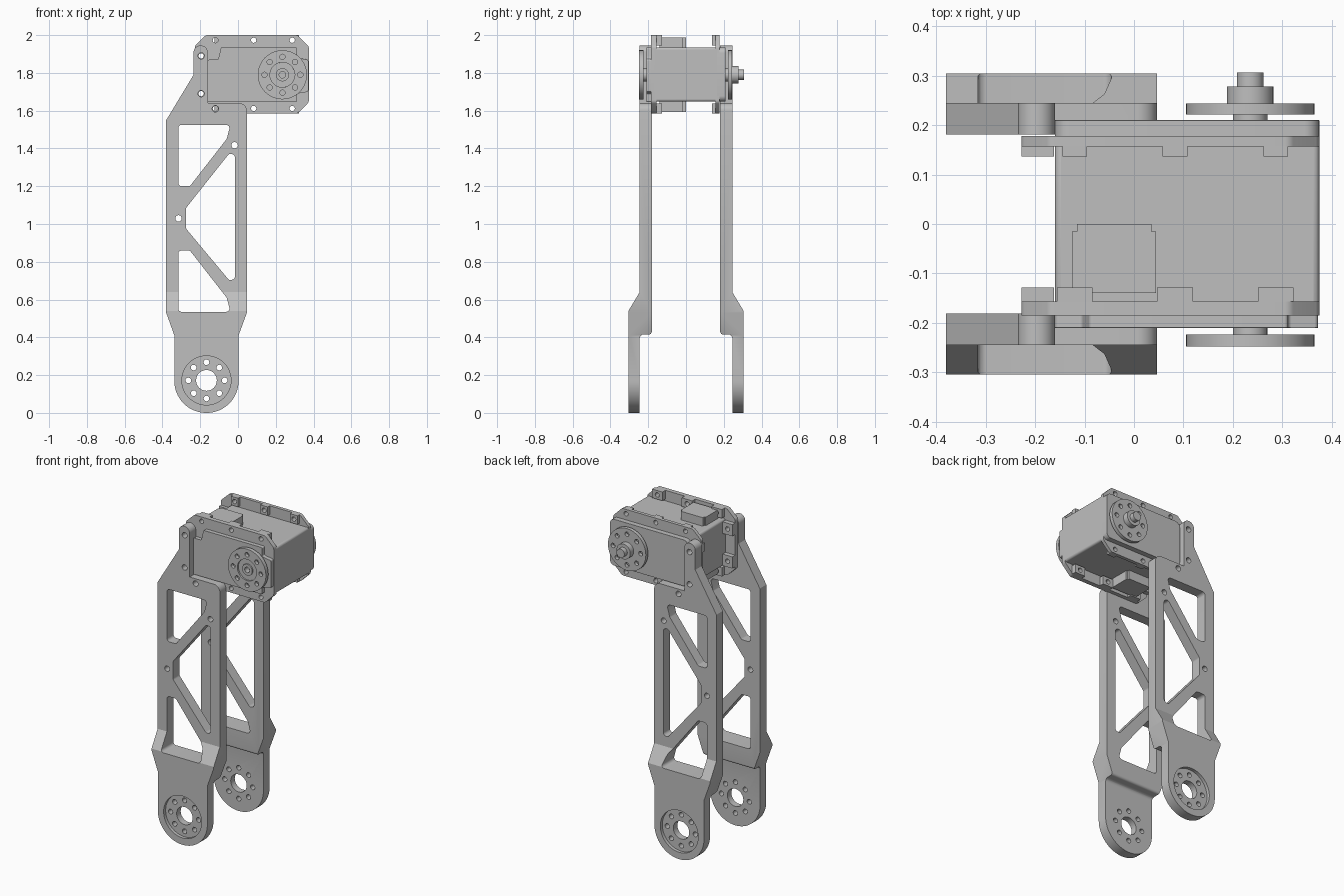
import bpy, bmesh
from math import sin, cos, tan, pi, radians
from mathutils import Vector

cube = bpy.data.objects.get("Cube")
if cube:
    bpy.data.objects.remove(cube)

grey = bpy.data.materials.new("plain grey")
grey.use_nodes = True
colour = (0.52, 0.52, 0.52, 1)
grey.diffuse_color = colour
grey.node_tree.nodes["Principled BSDF"].inputs["Base Color"].default_value = colour


def circle(x, z, r, n=24):
    return [(x + r * cos(2 * pi * i / n), z + r * sin(2 * pi * i / n)) for i in range(n)]


def ring(x, z, spread, r, count=8):
    return [circle(px, pz, r, 16) for px, pz in circle(x, z, spread, count)]


def rect(x0, x1, z0, z1):
    return [(x0, z0), (x1, z0), (x1, z1), (x0, z1)]


def rounded(points, default=0.0, steps=6):
    """Round polygon corners; a third value on a point overrides the radius."""
    out = []
    for i, p in enumerate(points):
        r = p[2] if len(p) > 2 else default
        c = Vector(p[:2])
        a = (Vector(points[i - 1][:2]) - c).normalized()
        b = (Vector(points[(i + 1) % len(points)][:2]) - c).normalized()
        if r == 0:
            out.append(tuple(c))
            continue
        half = a.angle(b) / 2
        mid = c + (a + b).normalized() * r / sin(half)
        start, end = (c + d * r / tan(half) - mid for d in (a, b))
        n = steps * (3 if r > 0.1 else 1)
        out += [tuple(mid + start.lerp(end, k / n).normalized() * r) for k in range(n + 1)]
    return out


def prism(name, outline, lo, hi, holes=(), axis="Y", bevel=0):
    """Extrude an outline with holes between lo and hi along an axis."""
    curve = bpy.data.curves.new(name, "CURVE")
    curve.dimensions = "2D"
    curve.fill_mode = "BOTH"
    curve.extrude = abs(hi - lo) / 2
    for loop in (outline, *holes):
        spline = curve.splines.new("POLY")
        spline.points.add(len(loop) - 1)
        for point, (u, v) in zip(spline.points, loop):
            point.co = (u, v, 0, 1)
        spline.use_cyclic_u = True
    temp = bpy.data.objects.new(name, curve)
    bpy.context.collection.objects.link(temp)
    deps = bpy.context.evaluated_depsgraph_get()
    mesh = bpy.data.meshes.new_from_object(temp.evaluated_get(deps))
    bpy.data.objects.remove(temp)
    bm = bmesh.new()
    bm.from_mesh(mesh)
    for v in bm.verts:
        x, y, z = v.co
        w = z + (lo + hi) / 2
        v.co = (x, w, y) if axis == "Y" else (w, x, y)
    bmesh.ops.remove_doubles(bm, verts=bm.verts, dist=1e-5)
    bmesh.ops.recalc_face_normals(bm, faces=bm.faces)
    if bm.calc_volume(signed=True) < 0:
        bmesh.ops.reverse_faces(bm, faces=bm.faces)
    bm.to_mesh(mesh)
    bm.free()
    mesh.materials.clear()
    mesh.materials.append(grey)
    ob = bpy.data.objects.new(name, mesh)
    bpy.context.collection.objects.link(ob)
    if bevel:
        mod = ob.modifiers.new("soft edges", "BEVEL")
        mod.width, mod.segments = bevel, 3
        mod.limit_method, mod.angle_limit = "ANGLE", radians(40)
    return ob


def boolean(ob, tool, operation):
    mod = ob.modifiers.new("cut", "BOOLEAN")
    mod.object, mod.operation, mod.solver = tool, operation, "EXACT"
    deps = bpy.context.evaluated_depsgraph_get()
    mesh = bpy.data.meshes.new_from_object(ob.evaluated_get(deps))
    ob.modifiers.clear()
    ob.data = mesh
    bpy.data.objects.remove(tool)


# Link plates: truss outline crossed with a jogged side profile
PIVOT = (-0.167, 0.172)
link_outline = rounded([
    (-0.337, 0, 0.169), (0.003, 0, 0.169), (0.003, 0.41), (0.047, 0.53),
    (0.047, 1.64, 0.04), (-0.16, 1.64), (-0.16, 1.945, 0.036),
    (-0.235, 1.945, 0.036), (-0.235, 1.79), (-0.38, 1.55), (-0.38, 0.53),
    (-0.337, 0.41)])
upper_window = [(-0.316, 1.525), (-0.04, 1.525), (-0.06, 1.45), (-0.255, 1.2), (-0.316, 1.2)]
lower_window = [(x, 2.06 - z) for x, z in upper_window]
middle_window = [(-0.016, 1.365), (-0.045, 1.375), (-0.275, 1.085), (-0.275, 0.975),
                 (-0.045, 0.7), (-0.016, 0.71)]
link_holes = [rounded(w, 0.018) for w in (upper_window, lower_window, middle_window)]
link_holes += [circle(x, z, 0.017, 16) for x, z in (
    (-0.315, 1.03), (-0.018, 1.417), (-0.195, 1.89), (-0.195, 1.69), (-0.12, 1.61))]
link_holes += [circle(*PIVOT, 0.055)] + ring(*PIVOT, 0.096, 0.015)
side = rounded([(0.245, 2.1), (0.245, 0.64), (0.305, 0.54), (0.305, -0.1), (0.245, -0.1),
                (0.245, 0.415, 0.02), (0.181, 0.415, 0.015), (0.181, 2.1)], steps=4)
for name, s in (("front", -1), ("back", 1)):
    link = prism(name + "_link_plate", link_outline, s * 0.1, s * 0.4, link_holes)
    jog = prism("jog", [(s * y, z) for y, z in side], -0.6, 0.3, axis="X")
    boolean(link, jog, "INTERSECT")
    boolean(link, prism("recess", circle(*PIVOT, 0.13, 48), s * 0.285, s * 0.4), "DIFFERENCE")

# Servo case
prism("servo_case", rect(-0.16, 0.375, 1.648, 1.935), -0.18, 0.175, bevel=0.012)
prism("servo_back_cover", rounded(rect(-0.16, 0.375, 1.648, 1.935), 0.03), 0.16, 0.21, bevel=0.008)
prism("servo_front_cover", rounded([
    (-0.16, 1.645), (0.312, 1.645), (0.312, 1.69), (0.372, 1.7), (0.372, 1.87),
    (0.312, 1.88), (0.312, 1.935), (-0.09, 1.935), (-0.105, 1.87), (-0.16, 1.87)], 0.008),
    -0.21, -0.17, bevel=0.008)
prism("cable_sockets", rect(-0.125, 0.045, 1.592, 1.988), -0.14, -0.015)
prism("cable_socket_lips", rect(-0.115, 0.035, 1.592, 1.988), -0.02, 0)

# Mounting flanges with screw lugs behind each hole
flange = rounded([(-0.17, 1.585), (0.315, 1.585), (0.375, 1.645), (0.375, 1.94), (0.315, 2),
                  (-0.17, 2), (-0.228, 1.945), (-0.228, 1.64)], 0.025)
edge_screws = [(x, z) for x in (-0.12, 0.083, 0.287) for z in (1.612, 1.973)]
end_screws = [(-0.195, 1.69), (-0.195, 1.89)]
flange_holes = [circle(x, z, 0.014, 16) for x, z in edge_screws + end_screws]
for name, outer, inner, tip, half in (("front", -0.185, -0.157, -0.128, 0.036),
                                      ("back", 0.178, 0.157, 0.137, 0.025)):
    prism(name + "_flange", flange, outer, inner, flange_holes)
    for x, z in edge_screws + end_screws:
        w, h = (half, 0.027) if (x, z) in edge_screws else (0.033, half)
        prism(name + "_screw_lug", rect(x - w, x + w, z - h, z + h), inner, tip,
              [circle(x, z, 0.014, 16)])

# Output horn on the front, idler horn and shaft on the back
AXIS = (0.235, 1.79)
bolts = ring(*AXIS, 0.095, 0.014)
prism("front_horn", circle(*AXIS, 0.13, 48), -0.248, -0.224, bolts + [circle(*AXIS, 0.066)])
prism("front_horn_centre", circle(*AXIS, 0.066, 32), -0.238, -0.224, [circle(*AXIS, 0.035)])
prism("front_horn_hub", circle(*AXIS, 0.035), -0.246, -0.2, [circle(*AXIS, 0.017)])
prism("back_horn", circle(*AXIS, 0.13, 48), 0.222, 0.244, bolts)
for name, r, lo, hi in (("back_hub_seat", 0.035, 0.2, 0.225), ("back_hub", 0.047, 0.24, 0.278),
                        ("back_shaft", 0.027, 0.27, 0.307)):
    prism(name, circle(*AXIS, r, 32), lo, hi)

# Smooth round surfaces, keep edges sharp
bpy.ops.object.select_all(action="DESELECT")
for ob in bpy.context.collection.objects:
    if ob.type == "MESH" and grey.name in ob.data.materials:
        ob.select_set(True)
        bpy.context.view_layer.objects.active = ob
bpy.ops.object.shade_smooth_by_angle(angle=radians(30))
